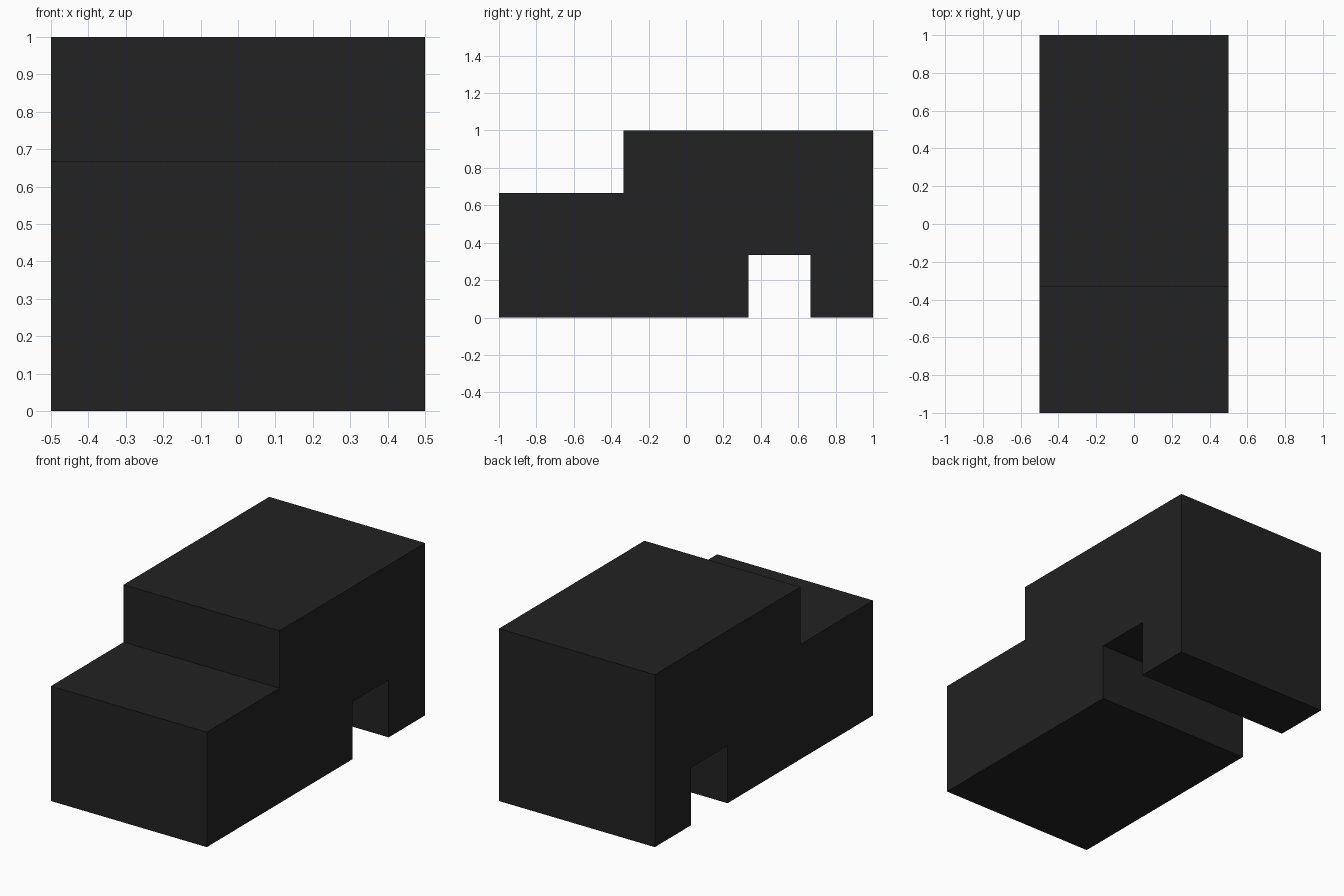
import bpy
import bmesh

if "Cube" in bpy.data.objects:
    bpy.data.objects.remove(bpy.data.objects["Cube"])

# Single flat colour
mat = bpy.data.materials.new("dark_charcoal")
mat.diffuse_color = (0.016, 0.016, 0.016, 1.0)
mat.use_nodes = True
mat.node_tree.nodes["Principled BSDF"].inputs["Base Color"].default_value = mat.diffuse_color

# Side profile (y, z): low front step, tall rear block, slot underneath
T = 1 / 3
PROFILE = [(-1, 0), (T, 0), (T, T), (2 * T, T), (2 * T, 0),
           (1, 0), (1, 1), (-T, 1), (-T, 2 * T), (-1, 2 * T)]
WIDTH = 1.0

# Stepped block: profile extruded across x
bm = bmesh.new()
side = bm.faces.new([bm.verts.new((-WIDTH / 2, y, z)) for y, z in PROFILE])
ext = bmesh.ops.extrude_face_region(bm, geom=[side], use_keep_orig=True)
moved = [v for v in ext["geom"] if isinstance(v, bmesh.types.BMVert)]
bmesh.ops.translate(bm, verts=moved, vec=(WIDTH, 0, 0))
bmesh.ops.recalc_face_normals(bm, faces=bm.faces)

mesh = bpy.data.meshes.new("stepped_block")
bm.to_mesh(mesh)
bm.free()
mesh.materials.append(mat)
block = bpy.data.objects.new("stepped_block", mesh)
bpy.context.collection.objects.link(block)
